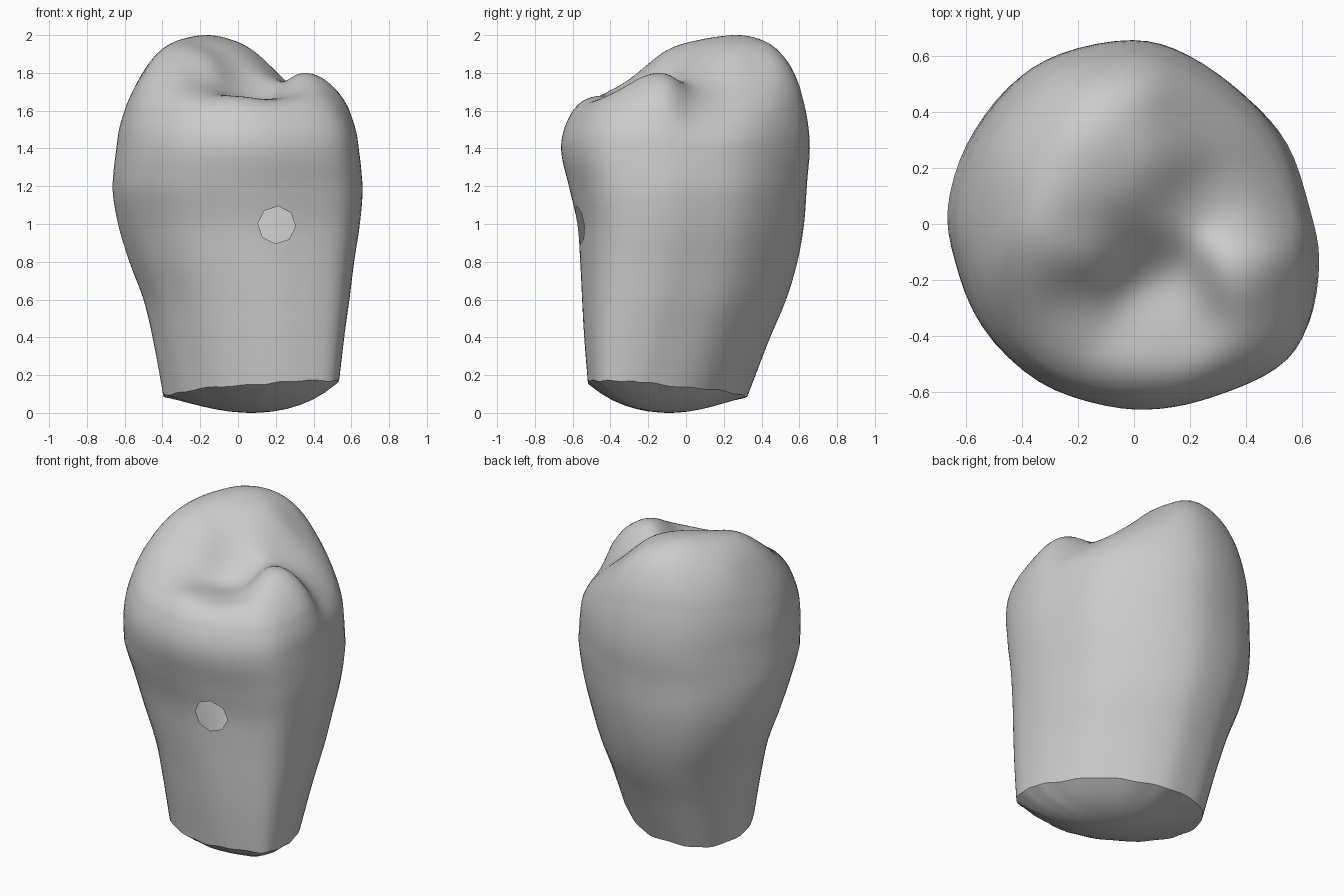
import bpy, bmesh, math
from mathutils import Vector

cube = bpy.data.objects.get("Cube")
if cube:
    bpy.data.objects.remove(cube)

STEPS = 4          # subdivisions between control points
SHOULDER = 1.4     # height where the wall turns into the chewing surface

# Wall profile: height, left edge, right edge, front edge, back edge
PROFILE = [
    (0.12, -0.395, 0.535, -0.52, 0.325),
    (0.4, -0.45, 0.565, -0.54, 0.44),
    (0.6, -0.50, 0.59, -0.55, 0.53),
    (0.8, -0.575, 0.615, -0.56, 0.59),
    (1.0, -0.635, 0.645, -0.575, 0.625),
    (1.2, -0.665, 0.66, -0.62, 0.64),
    (SHOULDER, -0.645, 0.64, -0.665, 0.66),
    (1.6, -0.59, 0.585, -0.615, 0.645),
]
# Outline seen from above, counter-clockwise
OUTLINE = [
    (0.665, -0.15), (0.63, 0.05), (0.55, 0.29), (0.4, 0.47), (0.2, 0.61),
    (0, 0.665), (-0.27, 0.615), (-0.45, 0.5), (-0.6, 0.28), (-0.665, 0.05),
    (-0.64, -0.15), (-0.55, -0.38), (-0.35, -0.57), (-0.1, -0.655),
    (0.1, -0.665), (0.3, -0.62), (0.53, -0.52), (0.63, -0.38),
]
# Chewing surface: x, y, height of cusps, ridges, grooves and pit
RELIEF = [
    (-0.15, 0.56, 2.04), (-0.18, 0.35, 2.01), (-0.42, 0.4, 1.98),
    (-0.36, 0.15, 1.99), (-0.62, 0.05, 1.77), (-0.48, 0.1, 1.95),
    (-0.35, -0.07, 1.97), (-0.38, -0.22, 1.87), (-0.42, -0.4, 1.77),
    (-0.12, 0.12, 1.98), (-0.16, -0.06, 1.9), (0.02, 0.12, 1.93),
    (0.04, 0.3, 1.97), (0.07, 0.55, 2.0), (0.2, 0.33, 1.81),
    (0.25, 0.52, 1.84), (0.36, 0.34, 1.7), (0.54, 0.2, 1.6),
    (0.36, 0.12, 1.69), (0.18, 0.08, 1.74), (0.02, -0.05, 1.76),
    (0.08, -0.2, 1.59), (0.38, -0.17, 1.83), (0.5, -0.38, 1.75),
    (0.33, -0.55, 1.75), (0.19, -0.34, 1.67), (0.02, -0.38, 1.67),
    (0, -0.56, 1.76), (-0.22, -0.3, 1.72),
]


def spline(points, closed):
    """Refine a list of points with a smooth curve through them."""
    pts = [Vector(p) for p in points]
    n = len(pts)
    pick = (lambda i: pts[i % n]) if closed else (lambda i: pts[min(max(i, 0), n - 1)])
    out = []
    for i in range(n if closed else n - 1):
        a, b, c, d = (pick(i + k) for k in (-1, 0, 1, 2))
        for s in range(STEPS):
            t = s / STEPS
            out.append(b + (c - a) * (t / 2) + (a * 2 - b * 5 + c * 4 - d) * (t * t / 2)
                       + (b * 3 - a - c * 3 + d) * (t ** 3 / 2))
    return out if closed else out + [pts[-1]]


def wall_ring(z, left, right, front, back):
    """Fit the outline into the level's box, skewed diagonally near the root."""
    skew = 0.13 * max(0, 1.2 - z)
    pts = [(p.x - skew * p.y, p.y - skew * p.x) for p in outline]
    (x0, x1), (y0, y1) = ((min(c), max(c)) for c in zip(*pts))
    return [Vector((left + (right - left) * (x - x0) / (x1 - x0),
                    front + (back - front) * (y - y0) / (y1 - y0), z)) for x, y in pts]


def relief(x, y):
    """Blend the relief points by distance."""
    weights = [math.exp(-((x - p[0]) ** 2 + (y - p[1]) ** 2) / 0.022) for p in RELIEF]
    return sum(w * p[2] for w, p in zip(weights, RELIEF)) / sum(weights)


def bridge(bm, low, high):
    n = len(low)
    for i in range(n):
        j = (i + 1) % n
        bm.faces.new((low[i], low[j], high[j], high[i]))


def cap(bm, ring, centre):
    tip = bm.verts.new(centre)
    for i, v in enumerate(ring):
        bm.faces.new((v, ring[(i + 1) % len(ring)], tip))


def finish(bm, name, material):
    mesh = bpy.data.meshes.new(name)
    bm.to_mesh(mesh)
    bm.free()
    mesh.materials.append(material)
    obj = bpy.data.objects.new(name, mesh)
    bpy.context.collection.objects.link(obj)
    bpy.ops.object.select_all(action='DESELECT')
    obj.select_set(True)
    bpy.context.view_layer.objects.active = obj
    bpy.ops.object.shade_smooth_by_angle(angle=math.radians(50))


grey = bpy.data.materials.new("plain grey")
colour = (0.6, 0.6, 0.6, 1)
grey.use_nodes = True
grey.diffuse_color = colour
for node in grey.node_tree.nodes:
    if node.type == 'BSDF_PRINCIPLED':
        node.inputs["Base Color"].default_value = colour

# Wall rings, from the slanted, uneven rim up to the shoulder
outline = spline(OUTLINE, True)
rings = [wall_ring(*level) for level in spline(PROFILE, False)[:-STEPS]]
base = rings[0][0].z
slant = [0.06 * v.x - 0.07 * v.y - 0.008 + 0.007 * math.sin(i * 0.9) * math.sin(i * 0.37)
         for i, v in enumerate(rings[0])]
for ring in rings:
    fade = max(0, 0.6 - ring[0].z) / (0.6 - base)
    for v, offset in zip(ring, slant):
        v.z += offset * fade
rim = rings[0]

# Chewing surface: shrinking rings lifted by the relief
shoulder = rings[-1]
COUNT = 30
crown = []
for k in range(1, COUNT):
    f = 1 - (k / COUNT) ** 1.7
    lift = (1 - f ** 4) ** 0.56
    crown.append([Vector((v.x * f, v.y * f, (relief(v.x * f, v.y * f) - SHOULDER) * lift))
                  for v in shoulder])
scale = (2 - SHOULDER) / max(v.z for ring in crown for v in ring)
for ring in crown:
    for v in ring:
        v.z = SHOULDER + v.z * scale

bm = bmesh.new()
loops = [[bm.verts.new(v) for v in ring] for ring in rings + crown]
for low, high in zip(loops, loops[1:]):
    bridge(bm, low, high)
cap(bm, loops[-1], (0, 0, SHOULDER + (relief(0, 0) - SHOULDER) * scale))
bmesh.ops.recalc_face_normals(bm, faces=bm.faces)

# Soften the turn at the shoulder
turn = [v for ring in loops[len(rings) - 4:len(rings) + 6] for v in ring]
for _ in range(4):
    bmesh.ops.smooth_vert(bm, verts=turn, factor=0.4, use_axis_x=True,
                          use_axis_y=True, use_axis_z=True)

# Small eight-sided opening in the front wall
hole = Vector((0.205, 0, 0.995))
planes = []
for i in range(8):
    a = math.tau * (i + 0.4) / 8
    normal = Vector((math.cos(a), 0, math.sin(a)))
    planes.append((hole + normal * 0.092, normal))


def near(face):
    c = face.calc_center_median()
    return c.y < -0.2 and abs(c.x - hole.x) < 0.2 and abs(c.z - hole.z) < 0.2


for co, normal in planes:
    faces = [f for f in bm.faces if near(f)]
    edges = {e for f in faces for e in f.edges}
    verts = {v for f in faces for v in f.verts}
    bmesh.ops.bisect_plane(bm, geom=faces + list(edges) + list(verts),
                           plane_co=co, plane_no=normal)
inside = [f for f in bm.faces if near(f) and all(
    (f.calc_center_median() - co).dot(normal) < 0 for co, normal in planes)]
bmesh.ops.delete(bm, geom=inside, context='FACES')
finish(bm, "crown_wall", grey)

# Domed underside closing the rim
bm = bmesh.new()
bottom = Vector((0.07, -0.09, 0))
previous = [bm.verts.new(v) for v in rim]
for f in (0.85, 0.7, 0.55, 0.4, 0.25, 0.1):
    ring = []
    for v in rim:
        p = bottom.lerp(v, f)
        p.z = base * f ** 2 + (v.z - base) * f ** 4
        ring.append(bm.verts.new(p))
    bridge(bm, previous, ring)
    previous = ring
cap(bm, previous, bottom)
bmesh.ops.recalc_face_normals(bm, faces=bm.faces)
if sum(f.normal.z for f in bm.faces) > 0:
    bmesh.ops.reverse_faces(bm, faces=bm.faces)
finish(bm, "underside", grey)
